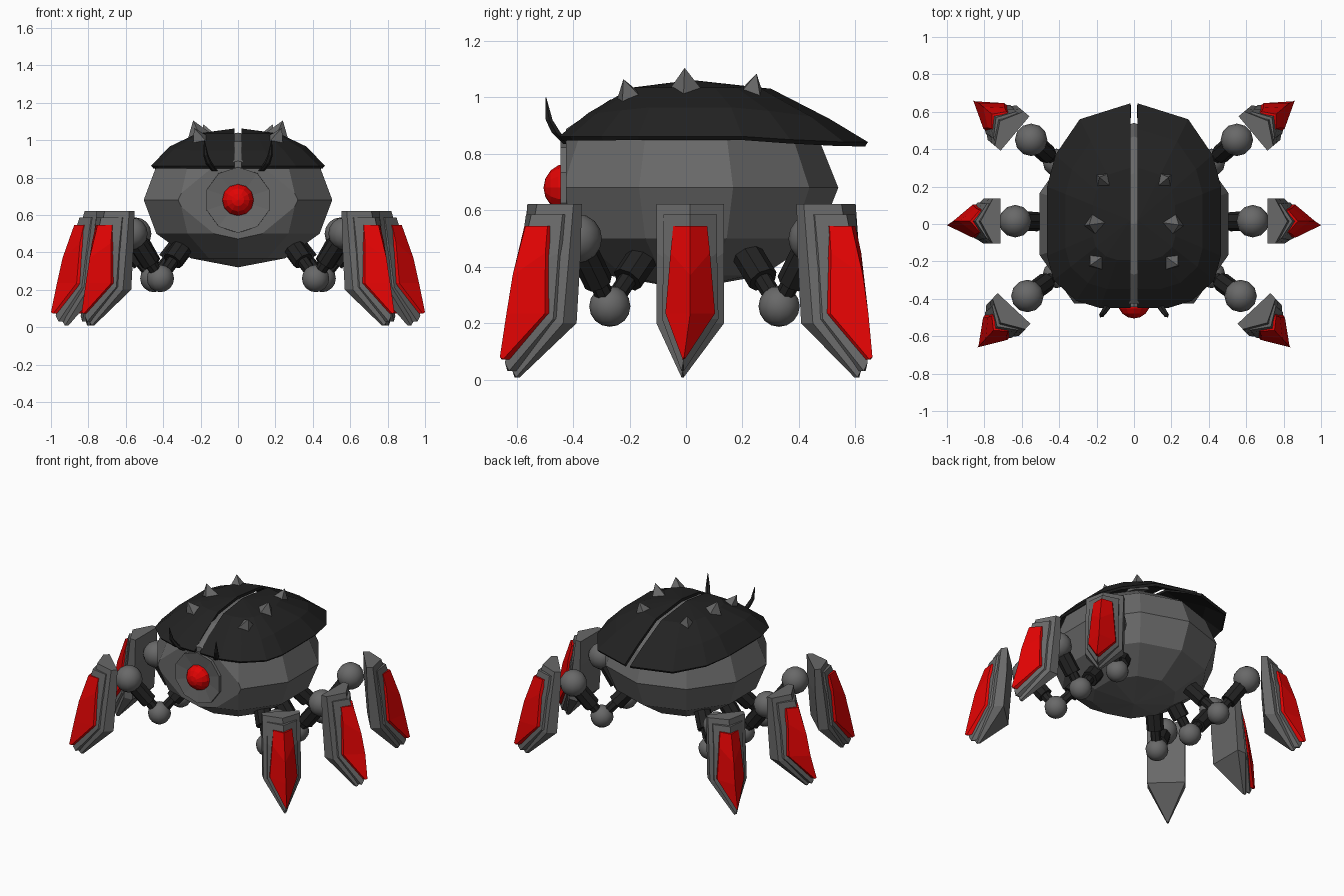
import bpy, bmesh, math
from mathutils import Vector, Matrix

if "Cube" in bpy.data.objects:
    bpy.data.objects.remove(bpy.data.objects["Cube"])


def material(name, rgb):
    m = bpy.data.materials.new(name)
    m.diffuse_color = (*rgb, 1)
    m.use_nodes = True
    m.node_tree.nodes["Principled BSDF"].inputs["Base Color"].default_value = m.diffuse_color
    return m


GRAY = material("steel gray", (0.14, 0.14, 0.14))
BLACK = material("shell black", (0.016, 0.016, 0.016))
RED = material("bright red", (0.75, 0.001, 0.001))


def finish(bm, name, mat, smooth=False, recalc=True):
    if recalc:
        bmesh.ops.recalc_face_normals(bm, faces=bm.faces[:])
    for f in bm.faces:
        f.smooth = smooth
    me = bpy.data.meshes.new(name)
    bm.to_mesh(me)
    bm.free()
    me.materials.append(mat)
    ob = bpy.data.objects.new(name, me)
    bpy.context.collection.objects.link(ob)
    return ob


def ball(name, mat, centre, radius, seg=12, rings=8, smooth=True, tilt=0):
    bm = bmesh.new()
    mtx = Matrix.Translation(centre) @ Matrix.Rotation(tilt, 4, 'X')
    bmesh.ops.create_uvsphere(bm, u_segments=seg, v_segments=rings, radius=radius, matrix=mtx)
    return finish(bm, name, mat, smooth)


def rod(name, mat, a, b, r1, r2, seg=8):
    a, b = Vector(a), Vector(b)
    bm = bmesh.new()
    mtx = Matrix.Translation((a + b) / 2) @ (b - a).to_track_quat('Z', 'Y').to_matrix().to_4x4()
    bmesh.ops.create_cone(bm, cap_ends=True, segments=seg, radius1=r1, radius2=r2,
                          depth=(b - a).length, matrix=mtx)
    return finish(bm, name, mat)


def loft(name, mat, sections):
    """Closed solid through equal-length point loops."""
    bm = bmesh.new()
    rows = [[bm.verts.new(p) for p in s] for s in sections]
    n = len(rows[0])
    for a, b in zip(rows, rows[1:]):
        for i in range(n):
            j = (i + 1) % n
            bm.faces.new((a[i], a[j], b[j], b[i]))
    bm.faces.new(rows[0])
    bm.faces.new(rows[-1])
    return finish(bm, name, mat)


# Body: ten-sided squashed sphere with its nose cut flat
bm = bmesh.new()
bmesh.ops.create_uvsphere(bm, u_segments=10, v_segments=6, radius=1,
                          matrix=Matrix.Translation((0, 0, 0.68)) @ Matrix.Diagonal((0.53, 0.54, 0.36, 1)))
cut = bmesh.ops.bisect_plane(bm, geom=bm.verts[:] + bm.edges[:] + bm.faces[:],
                             plane_co=(0, -0.425, 0), plane_no=(0, -1, 0), clear_outer=True)
bmesh.ops.holes_fill(bm, edges=[e for e in cut['geom_cut'] if isinstance(e, bmesh.types.BMEdge)])
finish(bm, "body", GRAY)

# Eye in a shallow dished socket
loft("eye_socket", GRAY, [[(r * math.sin(t * math.pi / 5), y, 0.68 + r * math.cos(t * math.pi / 5))
                           for t in range(10)] for r, y in ((0.178, -0.36), (0.176, -0.445), (0.07, -0.428))])
ball("eye", RED, (0, -0.418, 0.68), 0.087, 12, 8, False, math.pi / 2)

# Wing covers: half domes shrinking from the rim to the crown
RIM = [(0.02, 0.645), (0.29, 0.56), (0.42, 0.37), (0.465, 0.2), (0.465, -0.17),
       (0.43, -0.3), (0.31, -0.41), (0.18, -0.45), (0.02, -0.45)]
LEVELS = [(1, 0.862, 0.02, 0), (0.78, 0.965, 0.04, 0.02), (0.45, 1.035, 0.012, 0)]


def wing_cover(name, side):
    bm = bmesh.new()
    rows = []
    for s, z, rear, front in LEVELS:
        row = []
        for x, y in RIM:
            px, py = 0.02 + (x - 0.02) * s, 0.02 + (y - 0.02) * s
            drop = rear * max(0, min(1, (py - 0.2) / 0.3)) + front * max(0, min(1, (-0.15 - py) / 0.15))
            row.append(bm.verts.new((side * px, py, z - drop)))
        rows.append(row)
    crown = bm.verts.new((side * 0.02, 0.02, 1.062))
    for i in range(len(RIM) - 1):
        for a, b in zip(rows, rows[1:]):
            bm.faces.new((a[i], a[i + 1], b[i + 1], b[i]))
        bm.faces.new((rows[-1][i], rows[-1][i + 1], crown))
    bm.normal_update()
    bmesh.ops.reverse_faces(bm, faces=[f for f in bm.faces if f.normal.z < 0])
    ob = finish(bm, name, BLACK, recalc=False)
    mod = ob.modifiers.new("thickness", 'SOLIDIFY')
    mod.thickness = 0.018
    mod.offset = -1


def horn(name, side):
    path = [(0.125, -0.42, 0.835), (0.155, -0.46, 0.875), (0.172, -0.485, 0.92), (0.18, -0.497, 1.0)]
    radii = [0.018, 0.018, 0.014, 0.002]
    loft(name, BLACK, [[(side * (x + r * math.cos(t * math.pi / 3)), y + r * math.sin(t * math.pi / 3), z)
                        for t in range(6)] for (x, y, z), r in zip(path, radii)])


# Armour plate layers: (edge height, ridge height, half width, back, edge, ridge), depths outward
PLATE = {
    "leg_plate": (GRAY, [(0.622, 0.622, 0.12, -0.005, 0.035, 0.1), (0.45, 0.37, 0.12, 0, 0.055, 0.165),
                         (0.2, 0.2, 0.12, 0.02, 0.085, 0.205), (0.008, 0.032, 0.004, 0.187, 0.205, 0.22)]),
    "leg_plate_rim": (GRAY, [(0.585, 0.585, 0.095, 0.02, 0.065, 0.128), (0.45, 0.37, 0.095, 0.03, 0.085, 0.195),
                             (0.215, 0.215, 0.1, 0.05, 0.115, 0.228), (0.03, 0.06, 0.004, 0.2, 0.24, 0.255)]),
    "leg_red_panel": (RED, [(0.545, 0.545, 0.06, 0.06, 0.105, 0.156), (0.45, 0.37, 0.07, 0.08, 0.125, 0.218),
                            (0.235, 0.235, 0.088, 0.09, 0.143, 0.248), (0.072, 0.08, 0.004, 0.22, 0.268, 0.28)]),
}


def leg(tag, side, hip, knee, ankle, top, angle, skew):
    def flip(p):
        return Vector((side * p[0], p[1], p[2]))
    hip, knee, ankle = flip(hip), flip(knee), flip(ankle)
    # jointed limb: thin rods with thick sleeves
    rod("upper_limb_" + tag, BLACK, hip, knee, 0.033, 0.033)
    rod("upper_sleeve_" + tag, BLACK, hip.lerp(knee, -0.2), hip.lerp(knee, 0.48), 0.055, 0.055)
    rod("lower_limb_" + tag, BLACK, knee, ankle, 0.033, 0.033)
    rod("lower_sleeve_" + tag, BLACK, knee.lerp(ankle, 0.35), knee.lerp(ankle, 0.8), 0.052, 0.052)
    ball("knee_ball_" + tag, GRAY, knee, 0.073)
    ball("ankle_ball_" + tag, GRAY, ankle, 0.087)
    # pointed armour foot
    c, s = math.cos(angle), math.sin(angle)

    def place(d, u, z):
        u += skew * max(0, min(1, (0.2 - z) / 0.15))
        return flip((top[0] + d * c - u * s, top[1] + d * s + u * c, z))
    for name, (mat, stations) in PLATE.items():
        loft(name + "_" + tag, mat, [[place(b, -w, z), place(e, -w, z), place(r, 0, zr),
                                      place(e, w, z), place(b, w, z)] for z, zr, w, b, e, r in stations])


LEGS = [
    ("front", (0.29, -0.15, 0.44), (0.415, -0.27, 0.26), (0.57, -0.385, 0.5), (0.645, -0.455), -47, 0),
    ("middle", (0.31, 0.012, 0.44), (0.45, 0.012, 0.26), (0.635, 0.015, 0.5), (0.72, 0.015), 0, -0.027),
    ("back", (0.28, 0.22, 0.44), (0.415, 0.33, 0.26), (0.55, 0.45, 0.5), (0.64, 0.487), 40, -0.01),
]
SPIKES = [((0.155, 0.225, 0.985), (0.185, 0.25, 1.085)),
          ((0.205, 0.0, 1.005), (0.24, -0.005, 1.105)),
          ((0.19, -0.19, 0.97), (0.235, -0.222, 1.065))]

# Mirrored parts
for side, label in ((1, "right"), (-1, "left")):
    wing_cover("wing_cover_" + label, side)
    horn("horn_" + label, side)
    for i, (base, tip) in enumerate(SPIKES):
        rod(f"back_spike_{label}_{i + 1}", GRAY, (side * base[0], *base[1:]),
            (side * tip[0], *tip[1:]), 0.075, 0.0, 4)
    for tag, hip, knee, ankle, top, deg, skew in LEGS:
        leg(f"{tag}_{label}", side, hip, knee, ankle, top, math.radians(deg), skew)
